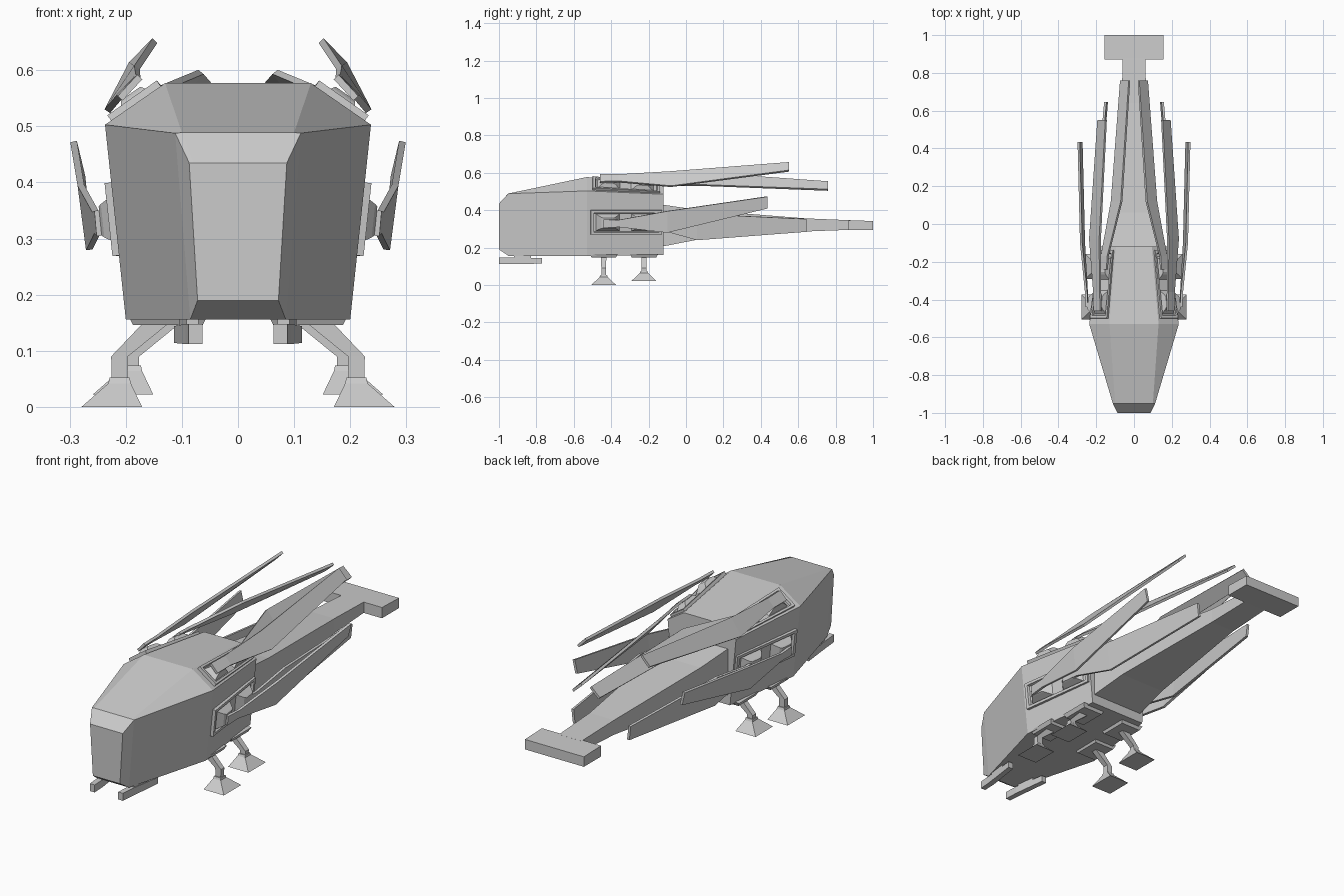
import bpy, bmesh
from mathutils import Vector

if "Cube" in bpy.data.objects:
    bpy.data.objects.remove(bpy.data.objects["Cube"])


def finish(name, bm, mirror=False):
    bmesh.ops.remove_doubles(bm, verts=bm.verts, dist=0.0005)
    bmesh.ops.recalc_face_normals(bm, faces=bm.faces)
    me = bpy.data.meshes.new(name)
    bm.to_mesh(me)
    bm.free()
    ob = bpy.data.objects.new(name, me)
    bpy.context.collection.objects.link(ob)
    if mirror:
        ob.modifiers.new("Mirror", 'MIRROR')
    return ob


def loft(name, rings, mirror=False):
    """Closed skin through equal-length rings, capped at both ends."""
    bm = bmesh.new()
    vs = [[bm.verts.new(p) for p in r] for r in rings]
    n = len(rings[0])
    for a, b in zip(vs, vs[1:]):
        for i in range(n):
            j = (i + 1) % n
            bm.faces.new((a[i], a[j], b[j], b[i]))
    bm.faces.new(vs[0])
    bm.faces.new(vs[-1])
    return finish(name, bm, mirror)


def hull_ring(y, xb, zb, xs, zs, xr, zr, yb=None):
    yb = y if yb is None else yb
    return [(-xb, yb, zb), (xb, yb, zb), (xs, y, zs), (xr, y, zr), (-xr, y, zr), (-xs, y, zs)]


def rect(y, x0, x1, z0, z1):
    return [(x0, y, z0), (x1, y, z0), (x1, y, z1), (x0, y, z1)]


def flat(cx, cy, z, hx, hy):
    return [(cx - hx, cy - hy, z), (cx + hx, cy - hy, z), (cx + hx, cy + hy, z), (cx - hx, cy + hy, z)]


# Fuselage
loft("fuselage", [
    hull_ring(-1.0, .072, .19, .087, .435, .08, .435),
    hull_ring(-.95, .085, .156, .112, .488, .1, .489),
    hull_ring(-.53, .2, .156, .237, .503, .13, .577),
    hull_ring(-.12, .15, .16, .182, .485, .095, .54)])

# Tail boom and tail plate
loft("tail_boom", [
    rect(-.13, -.14, .14, .205, .43),
    rect(.06, -.12, .12, .242, .402),
    rect(.64, -.065, .065, .286, .356),
    rect(.88, -.06, .06, .295, .346)])
loft("tail_plate", [rect(.87, -.157, .157, .294, .346), rect(1.0, -.157, .157, .294, .342)])


# Wing blades: stations of (y, low x, low z, high x, high z)
def blade(name, stations, t=.006):
    rings = []
    for y, xl, zl, xh, zh in stations:
        lo, hi = Vector((xl, y, zl)), Vector((xh, y, zh))
        n = (hi - lo).cross(Vector((0, 1, 0))).normalized() * t
        rings.append([lo - n, lo + n, hi + n, hi - n])
    loft(name, rings, True)


blade("lower_front_wing", [(-.44, .246, .305, .25, .35), (-.36, .25, .31, .254, .348),
                           (-.1, .265, .28, .28, .395), (.435, .278, .41, .293, .473)])
blade("lower_rear_wing", [(-.24, .206, .31, .208, .35), (-.16, .206, .3, .208, .35),
                          (.06, .19, .24, .205, .38), (.645, .144, .285, .152, .353)])
blade("upper_front_wing", [(-.46, .21, .55, .175, .588), (-.36, .212, .552, .178, .588),
                           (-.08, .233, .527, .18, .605), (.55, .19, .61, .148, .653)])
blade("upper_rear_wing", [(-.24, .175, .535, .142, .567), (-.17, .172, .535, .138, .567),
                          (.12, .118, .532, .066, .597), (.76, .07, .508, .024, .55)])


# Wing mounts: raised recessed frame holding two tapered sockets
def mount(name, corners, heights):
    a, b, c, d = [Vector(p) for p in corners]
    n = (b - a).cross(d - a).normalized()
    if n.x < 0:
        n = -n

    def at(u, v, h):
        return a.lerp(b, u).lerp(d.lerp(c, u), v) + n * h

    def quad(u0, u1, v0, v1, h):
        return [at(u0, v0, h), at(u1, v0, h), at(u1, v1, h), at(u0, v1, h)]

    loft(name + "_frame", [quad(0, 1, 0, 1, -.015), quad(0, 1, 0, 1, .012),
                           quad(.04, .96, .1, .9, .012), quad(.05, .95, .13, .87, .001)], True)
    for label, u, h in zip(("front", "rear"), (.24, .74), heights):
        loft(f"{name}_{label}_socket", [quad(u - .17, u + .17, .15, .85, 0),
                                        quad(u - .1, u + .1, .27, .73, h),
                                        quad(u - .07, u + .07, .3, .7, h + .006)], True)


mount("side_mount", [(.212, -.51, .27), (.161, -.13, .27), (.173, -.13, .4), (.226, -.51, .4)],
      (.03, .03))
mount("roof_mount", [(.226, -.5, .51), (.176, -.14, .49), (.105, -.14, .535), (.138, -.5, .572)],
      (.022, .022))

# Landing legs with hip plates and flared feet
for label, y, dx, dz in (("front", -.44, 0, 0), ("rear", -.225, -.02, .022)):
    loft(f"{label}_hip_plate", [flat(.135 + dx, y, .165, .062, .075),
                                flat(.135 + dx, y, .146, .052, .065)], True)
    loft(f"{label}_leg", [flat(.14 + dx, y, .155, .024, .014), flat(.211 + dx, y, .09, .015, .013),
                          flat(.211 + dx, y, .04 + dz, .014, .013)], True)
    loft(f"{label}_foot", [flat(.211 + dx, y, .052 + dz, .018, .018),
                           flat(.211 + dx, y, .042 + dz, .02, .022),
                           flat(.225 + dx, y, dz, .054, .066)], True)

# Chin guns, yawed along the nose sides
loft("chin_gun", [rect(-1.0, .063, .088, .112, .148), rect(-.93, .066, .094, .112, .148),
                  rect(-.77, .088, .114, .114, .144)], True)
loft("chin_gun_muzzle", [rect(-1.0, .067, .084, .117, .137), rect(-.99, .067, .084, .117, .137)], True)
loft("chin_gun_bracket", [rect(-.92, .07, .092, .14, .165), rect(-.83, .082, .104, .14, .165)], True)
